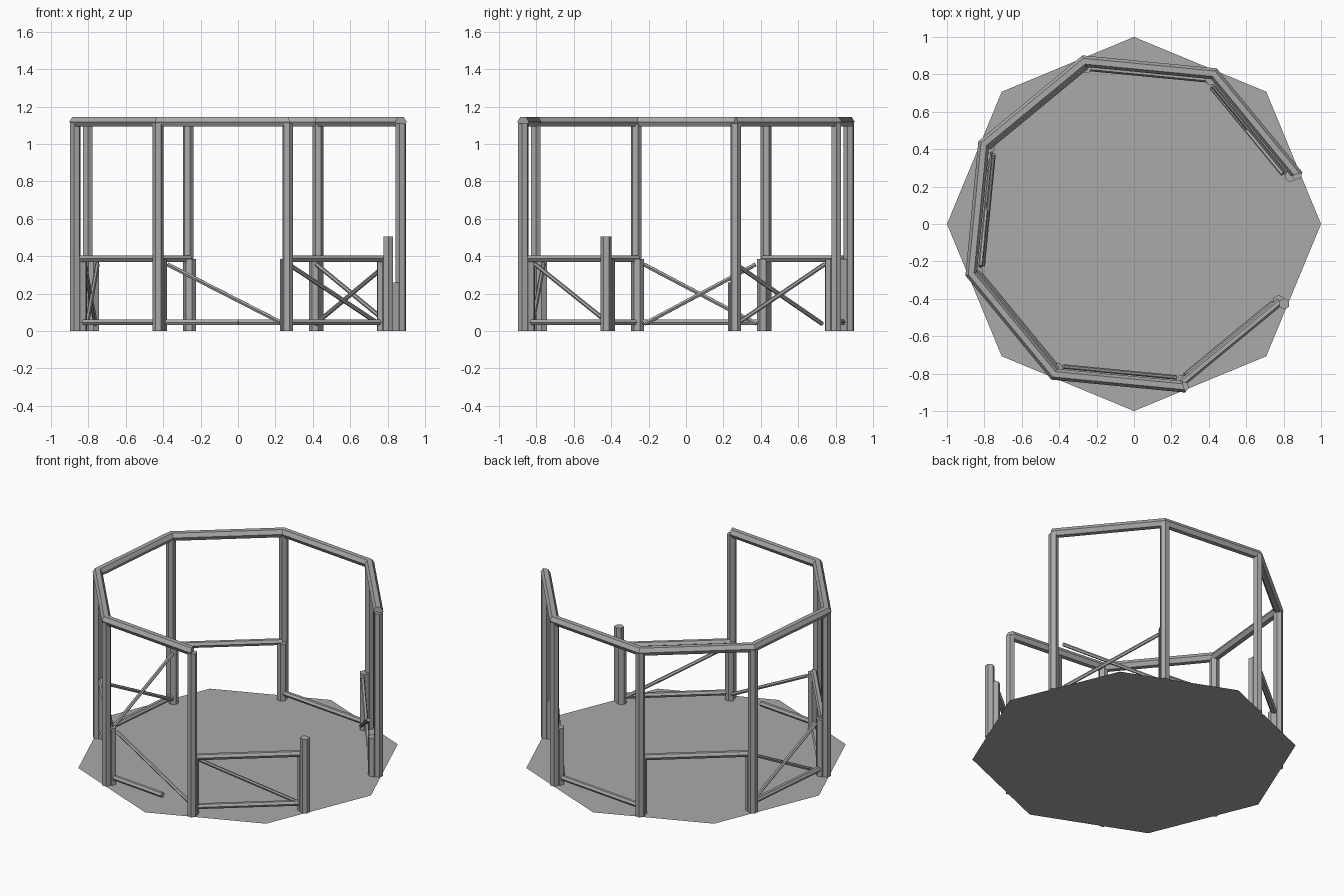
import bpy, bmesh, math
from mathutils import Vector

cube = bpy.data.objects.get("Cube")
if cube:
    bpy.data.objects.remove(cube)

GREY = (0.4, 0.4, 0.4)
mat = bpy.data.materials.new("mid_grey")
mat.use_nodes = True
mat.diffuse_color = (*GREY, 1)
mat.node_tree.nodes["Principled BSDF"].inputs["Base Color"].default_value = (*GREY, 1)

STEP = math.tau / 8
START = math.radians(17)
POST_R, INNER_R, RAIL_R, BRACE_R = 0.91, 0.875, 0.885, 0.86


def finish(bm, name):
    bmesh.ops.recalc_face_normals(bm, faces=bm.faces)
    mesh = bpy.data.meshes.new(name)
    bm.to_mesh(mesh)
    bm.free()
    mesh.materials.append(mat)
    obj = bpy.data.objects.new(name, mesh)
    bpy.context.collection.objects.link(obj)
    return obj


def corner(i, radius, z):
    a = START + i * STEP
    return Vector((radius * math.cos(a), radius * math.sin(a), z))


def skin(rings, name):
    """Join rings of points into a closed tube."""
    bm = bmesh.new()
    loops = [[bm.verts.new(p) for p in ring] for ring in rings]
    n = len(loops[0])
    for lo, hi in zip(loops, loops[1:]):
        for k in range(n):
            bm.faces.new((lo[k], lo[(k + 1) % n], hi[(k + 1) % n], hi[k]))
    bm.faces.new(loops[0])
    bm.faces.new(loops[-1])
    return finish(bm, name)


def hexagon(centre, u, v, radius):
    return [centre + radius * (u * math.cos(k * math.tau / 6) + v * math.sin(k * math.tau / 6))
            for k in range(6)]


def bar(name, a, b, radius):
    d = (b - a).normalized()
    upright = abs(d.z) > 0.99
    side = Vector((a.x, a.y, 0)).normalized() if upright else d.cross(Vector((0, 0, 1))).normalized()
    up = side.cross(d)
    return skin([hexagon(a, side, up, radius), hexagon(b, side, up, radius)], name)


def span(name, i, radius, z0, z1, thick, t0=0.03, t1=0.97):
    """Bar from corner i to the next corner, trimmed at both ends."""
    a, b = corner(i, radius, z0), corner(i + 1, radius, z1)
    return bar(name, a.lerp(b, t0), a.lerp(b, t1), thick)


# Octagonal floor
bm = bmesh.new()
bm.faces.new([bm.verts.new((math.cos(k * STEP), math.sin(k * STEP), 0)) for k in range(8)])
finish(bm, "floor")

# Outer posts and shorter inner posts
for i in range(8):
    bar(f"tall_post_{i}", corner(i, POST_R, 0), corner(i, POST_R, 0.505 if i == 7 else 1.11), 0.03)
    bar(f"inner_post_{i}", corner(i, INNER_R, 0), corner(i, INNER_R, 0.26 if i == 0 else 0.385), 0.032)

# Top rail, mitred at each corner
rings = []
for i in range(7):
    out = corner(i, 1, 0) / math.cos(STEP / 2)
    rings.append(hexagon(corner(i, POST_R, 1.119), out, Vector((0, 0, 1)), 0.03))
skin(rings, "top_rail")

# Middle rails
for i in (2, 4, 6):
    span(f"middle_rail_{i}", i, RAIL_R, 0.387, 0.387, 0.021, 0, 1)

# Bottom rails, one of them broken short
for i in (1, 3, 4, 5, 6):
    span(f"bottom_rail_{i}", i, INNER_R, 0.047, 0.047, 0.018, t1=0.62 if i == 5 else 0.97)

# Diagonal braces
for i in (0, 3, 5, 6):
    low_first = i in (0, 3)
    z0, z1 = (0.025, 0.37) if low_first else (0.37, 0.035)
    span(f"brace_{i}", i, BRACE_R, z0, z1, 0.012, 0.04, 0.96)
    if low_first:
        span(f"cross_brace_{i}", i, BRACE_R - 0.012, 0.37, 0.025, 0.012, 0.04, 0.96)
